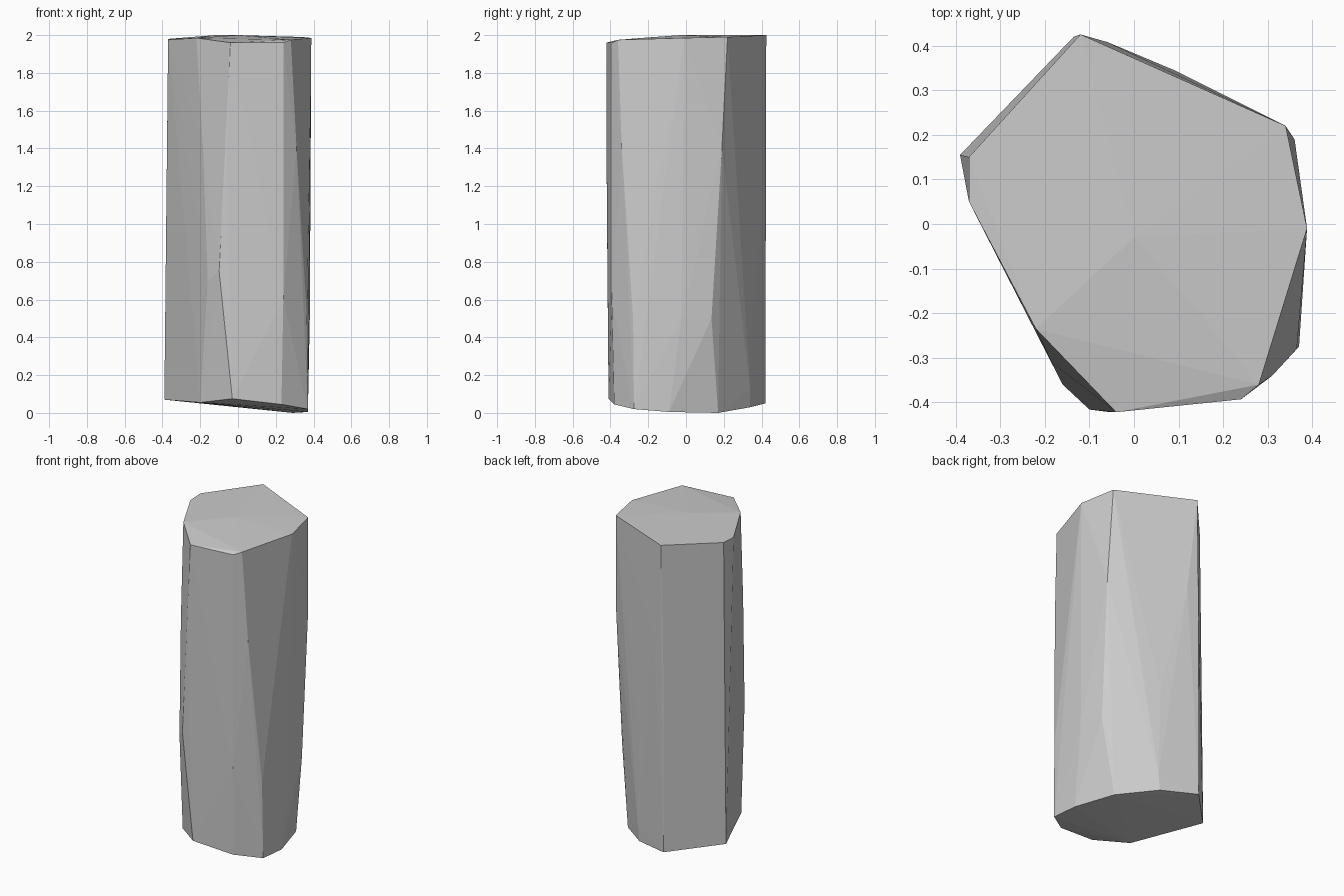
import bpy, bmesh

# Each entry is one long corner of the column, listed from top to bottom
corners = [
    [(-0.12, 0.425, 2.0), (-0.135, 0.42, 1.2), (-0.135, 0.42, 0.05)],
    [(-0.06, 0.408, 1.4), (0.09, 0.345, 0.7), (0.10, 0.34, 0.13), (0.09, 0.34, 0.03)],
    [(0.34, 0.22, 1.99), (0.36, 0.19, 1.4), (0.355, 0.135, 0.5), (0.29, 0.17, 0.0)],
    [(0.388, -0.01, 1.985), (0.38, -0.025, 0.5), (0.37, -0.09, 0.005)],
    [(0.28, -0.36, 1.975), (0.31, -0.34, 1.4), (0.365, -0.28, 0.5), (0.37, -0.275, 0.02)],
    [(0.24, -0.393, 1.96), (0.24, -0.393, 0.6), (0.23, -0.38, 0.045)],
    [(-0.04, -0.422, 1.96), (-0.06, -0.421, 1.4), (-0.10, -0.416, 0.75), (-0.03, -0.41, 0.075)],
    [(-0.22, -0.235, 1.985), (-0.185, -0.31, 1.4), (-0.16, -0.36, 0.7), (-0.20, -0.27, 0.055)],
    [(-0.37, 0.05, 1.975), (-0.375, 0.12, 0.7)],
    [(-0.37, 0.15, 1.98), (-0.39, 0.155, 0.07)],
]
crown = (0.0, -0.03, 2.0)

# Faceted stone column wrapped around the corner lines
bm = bmesh.new()
for line in corners:
    for p in line:
        bm.verts.new(p)
bm.verts.new(crown)
hull = bmesh.ops.convex_hull(bm, input=bm.verts[:])
loose = [v for v in bm.verts if not v.link_faces]
bmesh.ops.delete(bm, geom=loose, context='VERTS')
bmesh.ops.recalc_face_normals(bm, faces=bm.faces[:])

mesh = bpy.data.meshes.new("stone_column")
bm.to_mesh(mesh)
bm.free()
column = bpy.data.objects.new("stone_column", mesh)
bpy.context.collection.objects.link(column)
